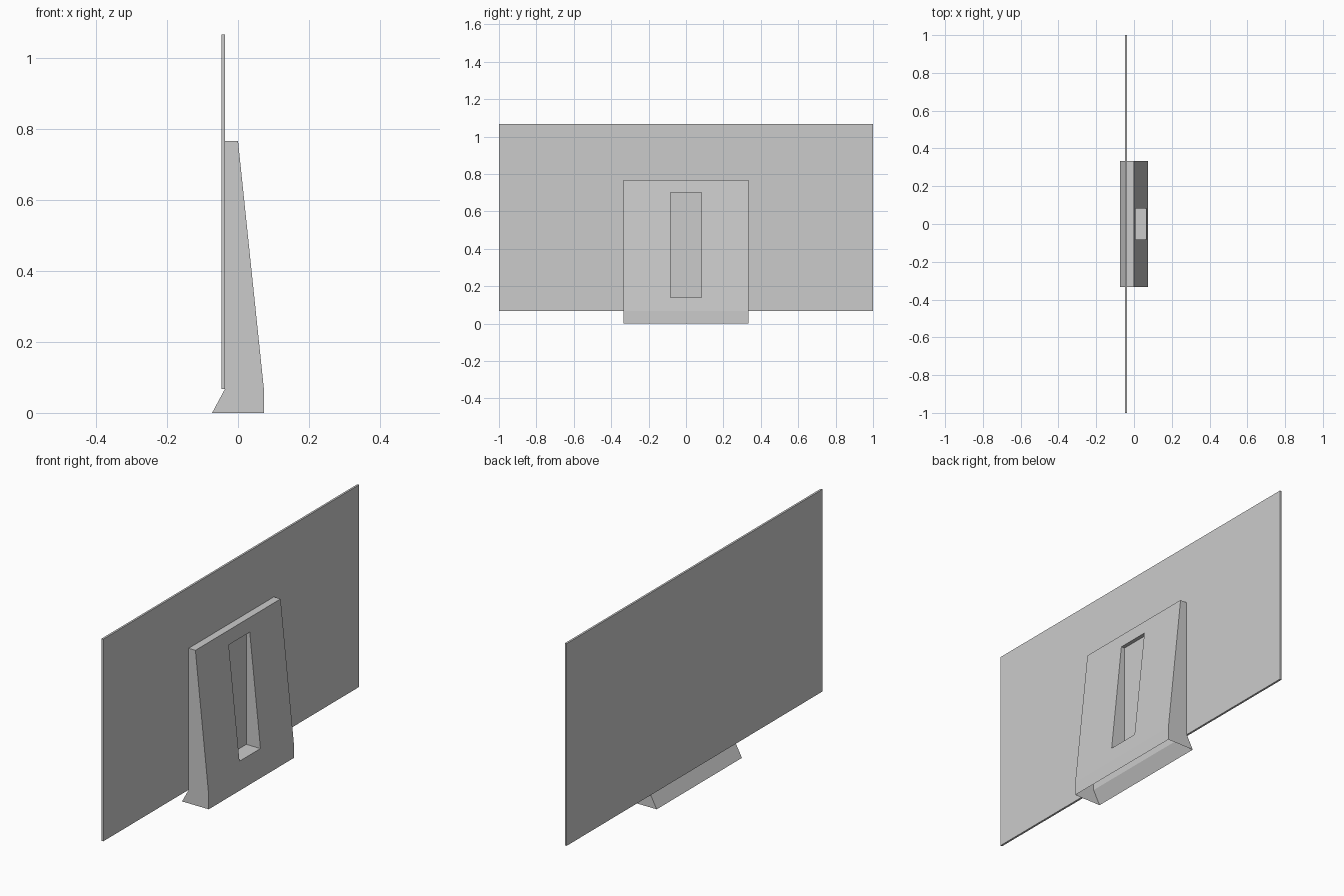
import bpy
import bmesh

cube = bpy.data.objects.get("Cube")
if cube:
    bpy.data.objects.remove(cube, do_unlink=True)

grey = bpy.data.materials.new("light_grey")
grey.use_nodes = True
colour = (0.6, 0.6, 0.6, 1)
grey.diffuse_color = colour
grey.node_tree.nodes["Principled BSDF"].inputs["Base Color"].default_value = colour


def finish(bm, name):
    """Turn a bmesh into a named grey object."""
    bmesh.ops.recalc_face_normals(bm, faces=bm.faces)
    mesh = bpy.data.meshes.new(name)
    bm.to_mesh(mesh)
    bm.free()
    mesh.materials.append(grey)
    obj = bpy.data.objects.new(name, mesh)
    bpy.context.collection.objects.link(obj)
    return obj


BACK, TOP, LOW = -0.037, 0.767, 0.067   # stand back plane, stand top, screen bottom
HALF, SLOT = 0.333, 0.082               # half widths of stand and recess
SLOT_BACK = -0.012


def slope_x(z):
    return 0.073 * (TOP - z) / (TOP - LOW)


# Screen panel: a thin upright slab
bm = bmesh.new()
bmesh.ops.create_cube(bm, size=1)
bmesh.ops.scale(bm, vec=(0.01, 2, 1), verts=bm.verts)
bmesh.ops.translate(bm, vec=(BACK - 0.005, 0, LOW + 0.5), verts=bm.verts)
finish(bm, "screen")

# Stand: sheet shell swept across y, open underneath
bm = bmesh.new()
profile = [(BACK, TOP), (0, TOP), (slope_x(0.70), 0.70), (slope_x(0.14), 0.14),
           (0.073, LOW), (0.073, 0), (-0.073, 0), (BACK, LOW)]
rows = [[bm.verts.new((x, y, z)) for x, z in profile]
        for y in (-HALF, -SLOT, SLOT, HALF)]
BOTTOM, REAR, SLOPE = 5, 7, 2
for j, (a, b) in enumerate(zip(rows, rows[1:])):
    for i in range(len(profile) - 1):
        if i == BOTTOM:
            continue
        if i == SLOPE and j == 1:
            # Recess: walls run back to an upright panel
            rim = [a[i], b[i], b[i + 1], a[i + 1]]
            inner = [bm.verts.new((SLOT_BACK, v.co.y, v.co.z)) for v in rim]
            for k in range(4):
                n = (k + 1) % 4
                bm.faces.new((rim[k], rim[n], inner[n], inner[k]))
            bm.faces.new(inner)
        else:
            bm.faces.new((a[i], b[i], b[i + 1], a[i + 1]))
# End cheeks
bm.faces.new(rows[0])
bm.faces.new(rows[-1])
finish(bm, "stand")
